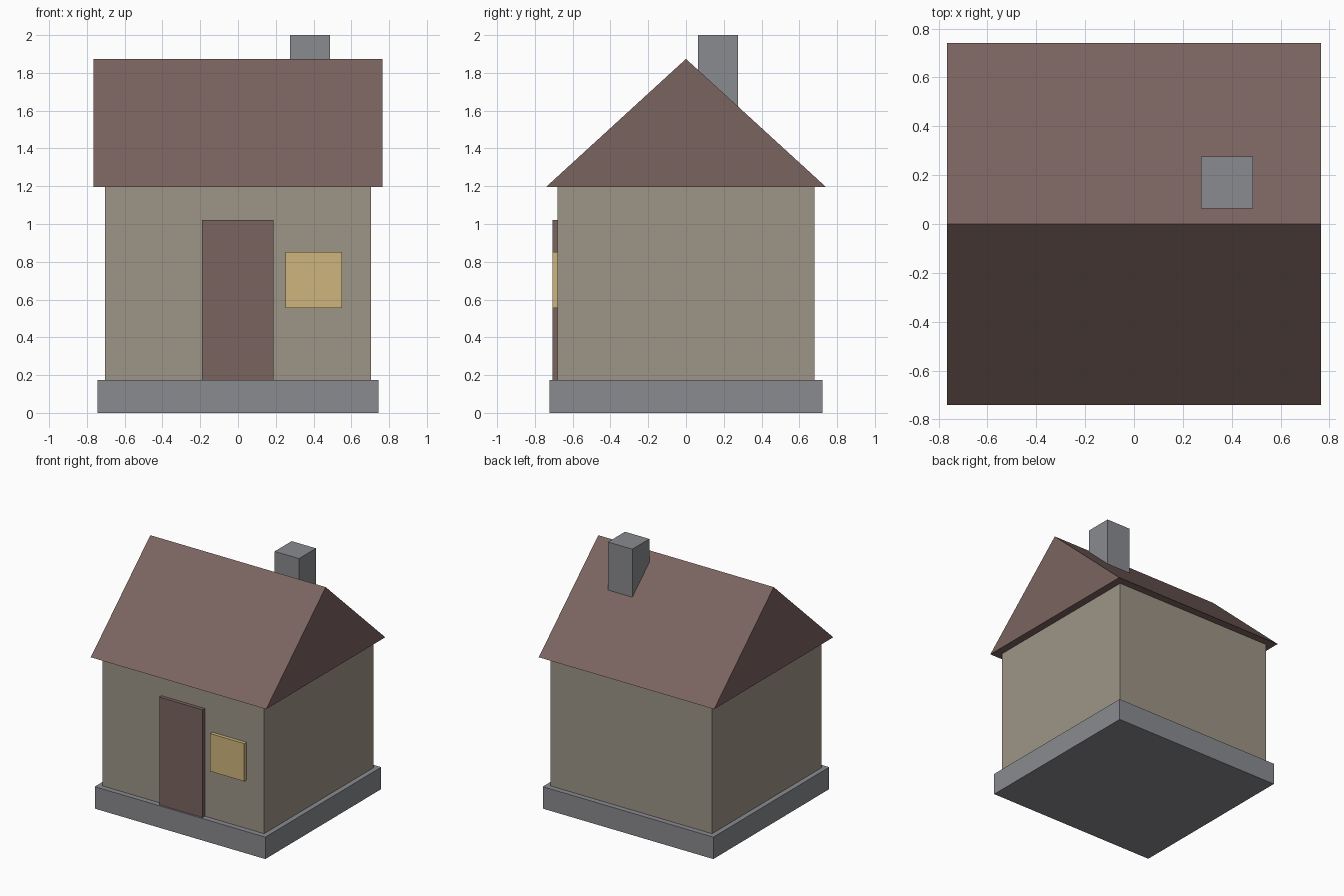
import bpy

if "Cube" in bpy.data.objects:
    bpy.data.objects.remove(bpy.data.objects["Cube"])


def srgb(r, g, b):
    """Linear colour from 0-255 display values."""
    lin = [(c / 255 / 12.92) if c / 255 <= 0.04045
           else ((c / 255 + 0.055) / 1.055) ** 2.4 for c in (r, g, b)]
    return (*lin, 1.0)


def material(name, rgb):
    m = bpy.data.materials.new(name)
    m.diffuse_color = srgb(*rgb)
    m.use_nodes = True
    m.node_tree.nodes["Principled BSDF"].inputs["Base Color"].default_value = m.diffuse_color
    return m


stone = material("grey_stone", (138, 139, 144))
plaster = material("beige_plaster", (158, 149, 135))
brown = material("red_brown", (122, 100, 96))
yellow = material("window_yellow", (206, 181, 125))


def prism(name, profile, x0, x1, mat):
    """Extrude a (y, z) profile, counter-clockwise seen from +x, along x."""
    n = len(profile)
    verts = [(x, y, z) for x in (x0, x1) for y, z in profile]
    faces = [tuple(reversed(range(n))), tuple(range(n, 2 * n))]
    faces += [(i, (i + 1) % n, (i + 1) % n + n, i + n) for i in range(n)]
    mesh = bpy.data.meshes.new(name)
    mesh.from_pydata(verts, [], faces)
    mesh.materials.append(mat)
    obj = bpy.data.objects.new(name, mesh)
    bpy.context.collection.objects.link(obj)
    return obj


def box(name, x, y, z, mat):
    return prism(name, [(y[0], z[0]), (y[1], z[0]), (y[1], z[1]), (y[0], z[1])],
                 x[0], x[1], mat)


# Plinth and walls
box("foundation", (-0.744, 0.744), (-0.722, 0.722), (0, 0.173), stone)
box("walls", (-0.704, 0.704), (-0.68, 0.68), (0.173, 1.195), plaster)

# Gabled roof with overhang
prism("roof", [(-0.742, 1.195), (0.742, 1.195), (0, 1.874)], -0.765, 0.765, brown)

# Chimney rising from the back slope
box("chimney", (0.275, 0.487), (0.064, 0.276), (1.53, 2.0), stone)

# Door and window standing slightly proud of the front wall
box("door", (-0.191, 0.187), (-0.708, -0.68), (0.173, 1.022), brown)
box("window", (0.252, 0.55), (-0.708, -0.68), (0.555, 0.853), yellow)
